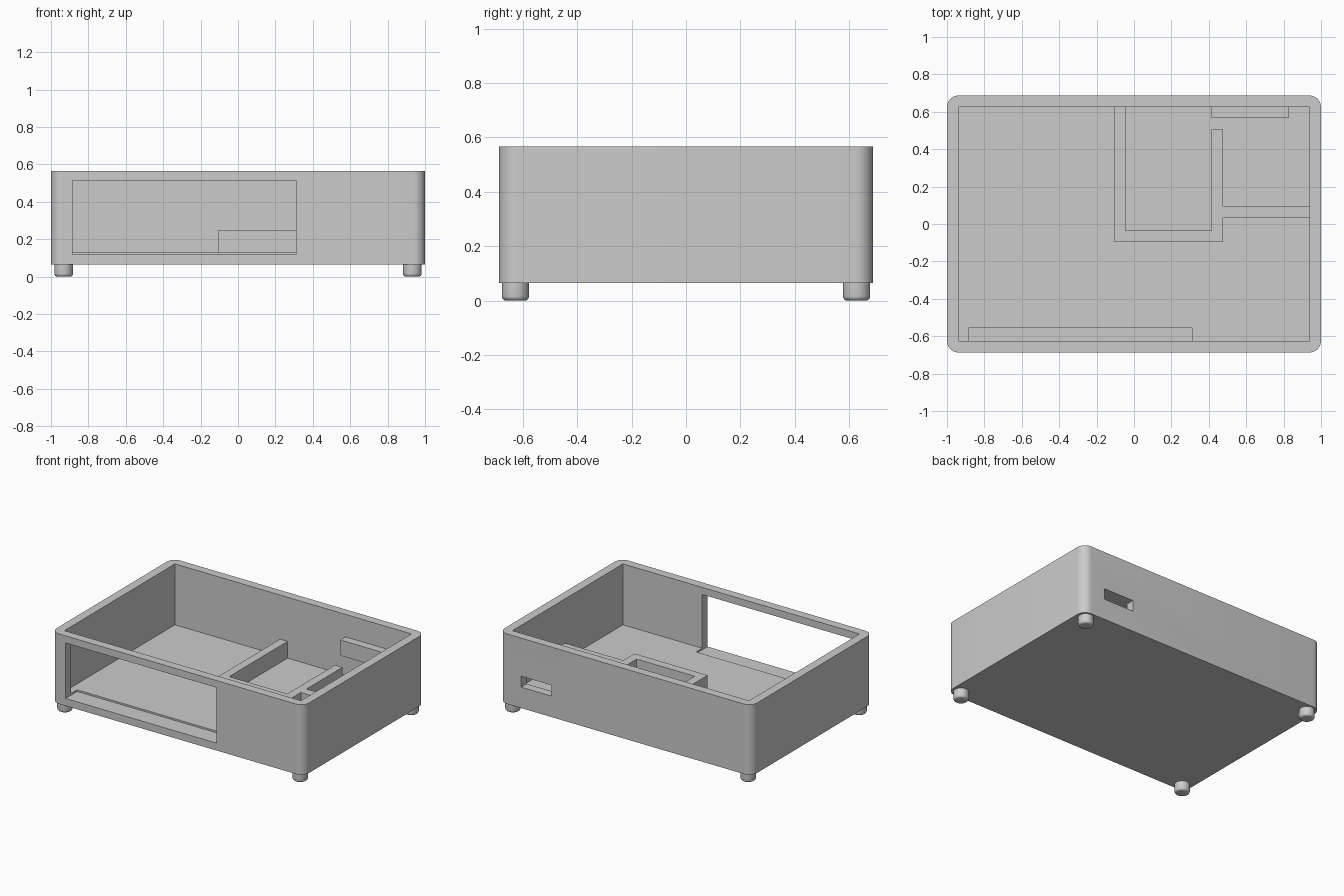
import bpy, bmesh
from math import radians

if "Cube" in bpy.data.objects:
    bpy.data.objects.remove(bpy.data.objects["Cube"])

grey = bpy.data.materials.new("plain_grey")
grey.use_nodes = True
grey.diffuse_color = (0.6, 0.6, 0.6, 1)
grey.node_tree.nodes["Principled BSDF"].inputs["Base Color"].default_value = (0.6, 0.6, 0.6, 1)


def prism(name, outline, z0, z1):
    """Extrude a flat outline from z0 up to z1."""
    bm = bmesh.new()
    face = bm.faces.new([bm.verts.new((x, y, z0)) for x, y in outline])
    new = bmesh.ops.extrude_face_region(bm, geom=[face])["geom"]
    bmesh.ops.translate(bm, vec=(0, 0, z1 - z0),
                        verts=[v for v in new if isinstance(v, bmesh.types.BMVert)])
    bmesh.ops.recalc_face_normals(bm, faces=bm.faces)
    mesh = bpy.data.meshes.new(name)
    bm.to_mesh(mesh)
    bm.free()
    mesh.materials.append(grey)
    ob = bpy.data.objects.new(name, mesh)
    bpy.context.collection.objects.link(ob)
    return ob


def box(name, x0, x1, y0, y1, z0, z1):
    return prism(name, [(x0, y0), (x1, y0), (x1, y1), (x0, y1)], z0, z1)


def apply_modifier(ob, mod):
    bpy.ops.object.select_all(action="DESELECT")
    bpy.context.view_layer.objects.active = ob
    ob.select_set(True)
    bpy.ops.object.modifier_apply(modifier=mod.name)


def cut(ob, cutter):
    mod = ob.modifiers.new("cut", "BOOLEAN")
    mod.operation = "DIFFERENCE"
    mod.solver = "EXACT"
    mod.object = cutter
    apply_modifier(ob, mod)
    bpy.data.objects.remove(cutter)


def smooth(ob):
    bpy.ops.object.select_all(action="DESELECT")
    bpy.context.view_layer.objects.active = ob
    ob.select_set(True)
    bpy.ops.object.shade_smooth_by_angle(angle=radians(30))


# Open case with rounded upright corners
BASE, FLOOR, TOP = 0.065, 0.13, 0.566
case = box("case", -1, 1, -0.687, 0.687, BASE, TOP)
bm = bmesh.new()
bm.from_mesh(case.data)
uprights = [e for e in bm.edges if abs(e.verts[0].co.z - e.verts[1].co.z) > 0.1]
bmesh.ops.bevel(bm, geom=uprights, offset=0.063, segments=10, profile=0.5, affect="EDGES")
bm.to_mesh(case.data)
bm.free()

# Cavity, front window (biting slightly into the floor) and rear port
cut(case, box("cavity", -0.937, 0.937, -0.625, 0.625, FLOOR, 0.8))
cut(case, box("window", -0.885, 0.31, -0.8, -0.557, 0.118, 0.515))
cut(case, box("port", 0.585, 0.825, 0.6, 0.8, 0.215, 0.293))
smooth(case)

# Low partition walls on the floor
prism("partition", [(-0.105, 0.63), (-0.105, -0.095), (0.475, -0.095), (0.475, 0.032),
                    (0.94, 0.032), (0.94, 0.096), (0.475, 0.096), (0.475, 0.505),
                    (0.415, 0.505), (0.415, -0.035), (-0.045, -0.035), (-0.045, 0.63)],
      FLOOR - 0.005, 0.25)

# Ledge above the port
box("port_ledge", 0.415, 0.825, 0.567, 0.63, 0.293, 0.405)

# Round feet with softened bottom rims
for side, x in (("left", 0.932), ("right", -0.932)):
    for end, y in (("front", -0.627), ("back", 0.627)):
        bpy.ops.mesh.primitive_cylinder_add(vertices=32, radius=0.05, depth=0.067,
                                            location=(x, y, 0.0335))
        foot = bpy.context.object
        foot.name = f"{end}_{side}_foot"
        foot.data.materials.append(grey)
        bm = bmesh.new()
        bm.from_mesh(foot.data)
        rim = [e for e in bm.edges if all(v.co.z < 0 for v in e.verts)]
        bmesh.ops.bevel(bm, geom=rim, offset=0.016, segments=4, profile=0.5, affect="EDGES")
        bm.to_mesh(foot.data)
        bm.free()
        smooth(foot)
